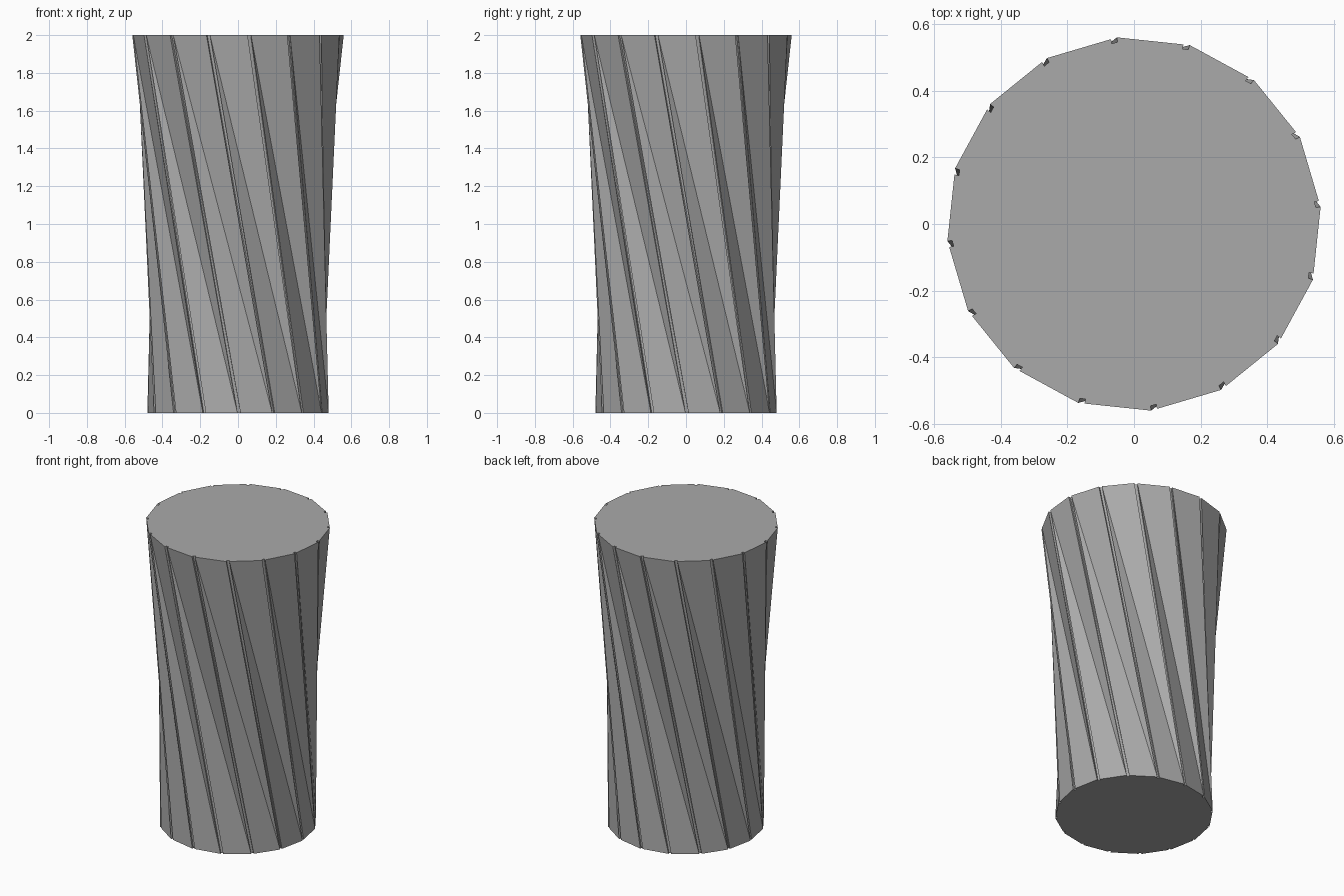
import bpy, bmesh
from math import cos, sin, radians
from mathutils import Vector

cube = bpy.data.objects.get("Cube")
if cube:
    bpy.data.objects.remove(cube, do_unlink=True)

SIDES = 16
STEP = radians(360 / SIDES)
GROOVE = 0.085    # groove width as a share of one side
DEPTH = 0.975     # groove floor radius as a share of the outer radius


def make_material(name, value):
    mat = bpy.data.materials.new(name)
    mat.use_nodes = True
    colour = (value, value, value, 1)
    mat.diffuse_color = colour
    mat.node_tree.nodes["Principled BSDF"].inputs["Base Color"].default_value = colour
    return mat


def ring(bm, radius, turn, z):
    """Polygon outline with a small notch beside every corner."""
    verts = []
    for k in range(SIDES):
        a, b = (Vector((radius * cos(t), radius * sin(t), 0))
                for t in (turn + k * STEP, turn + (k + 1) * STEP))
        far = a.lerp(b, GROOVE)
        for p in (a, a * DEPTH, far * DEPTH, far):
            verts.append(bm.verts.new((p.x, p.y, z)))
    return verts


# Twisted, flared column with straight grooves
bm = bmesh.new()
lower = ring(bm, 0.48, radians(44.7), 0)
upper = ring(bm, 0.562, radians(5.2), 2)
for i in range(len(lower)):
    j = (i + 1) % len(lower)
    bm.faces.new((lower[i], lower[j], upper[i]))
    bm.faces.new((lower[j], upper[j], upper[i]))

# Flat end caps
bm.faces.new(upper)
bm.faces.new(lower[::-1])

mesh = bpy.data.meshes.new("twisted_column")
bm.to_mesh(mesh)
bm.free()
mesh.materials.append(make_material("mid_grey", 0.4))
column = bpy.data.objects.new("twisted_column", mesh)
bpy.context.collection.objects.link(column)
